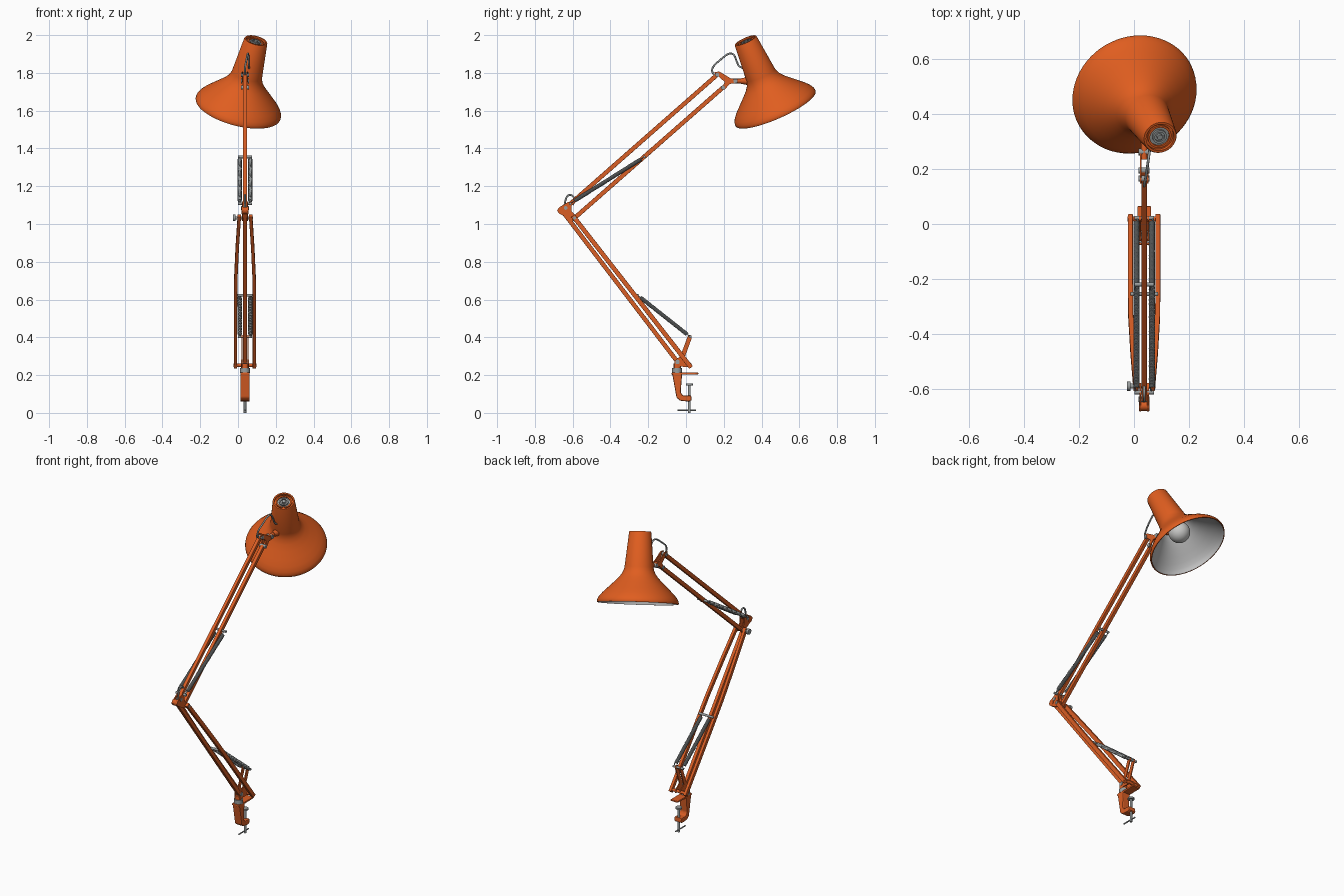
import bpy, bmesh, math
from mathutils import Vector, Matrix

if "Cube" in bpy.data.objects:
    bpy.data.objects.remove(bpy.data.objects["Cube"])

CX = 0.037  # plane of the arm


def mat(name, rgb):
    m = bpy.data.materials.new(name)
    m.diffuse_color = (*rgb, 1)
    m.use_nodes = True
    m.node_tree.nodes["Principled BSDF"].inputs["Base Color"].default_value = m.diffuse_color
    return m


SHADE = mat("orange shade enamel", (0.745, 0.111, 0.014))
ORANGE = mat("orange arm enamel", (0.70, 0.112, 0.018))
STEEL = mat("steel", (0.32, 0.34, 0.34))
LINING = mat("pale lining", (0.53, 0.53, 0.53))
BULB = mat("bulb glass", (0.58, 0.58, 0.57))


def finish(name, bm, mats, smooth=False, bevel=0):
    bmesh.ops.recalc_face_normals(bm, faces=bm.faces)
    me = bpy.data.meshes.new(name)
    bm.to_mesh(me)
    bm.free()
    ob = bpy.data.objects.new(name, me)
    bpy.context.collection.objects.link(ob)
    for m in mats:
        me.materials.append(m)
    if bevel:
        b = ob.modifiers.new("bevel", 'BEVEL')
        b.width, b.segments = bevel, 2
    if smooth:
        bpy.ops.object.select_all(action='DESELECT')
        ob.select_set(True)
        bpy.context.view_layer.objects.active = ob
        bpy.ops.object.shade_smooth_by_angle(angle=math.radians(40))
    return ob


def rod(name, a, b, r, m=STEEL, n=20, r2=None):
    a, b = Vector(a), Vector(b)
    d = b - a
    bm = bmesh.new()
    mx = Matrix.Translation((a + b) / 2) @ d.to_track_quat('Z', 'Y').to_matrix().to_4x4()
    bmesh.ops.create_cone(bm, cap_ends=True, segments=n, radius1=r,
                          radius2=r if r2 is None else r2, depth=d.length, matrix=mx)
    return finish(name, bm, [m], True)


def pin(name, y, z, x0, x1, r, m=STEEL):
    return rod(name, (CX + x0, y, z), (CX + x1, y, z), r, m)


def beam(name, pts, w, t, m=ORANGE):
    """Rectangular bar through (x offset, y, z) points, t wide in x, w deep."""
    pts = [Vector((CX + p[0], p[1], p[2])) for p in pts]
    d = pts[-1] - pts[0]
    side = Vector((0, -d.z, d.y)).normalized() * w / 2
    ex = Vector((t / 2, 0, 0))
    bm = bmesh.new()
    rings = [[bm.verts.new(p + o) for o in (ex + side, side - ex, -ex - side, ex - side)] for p in pts]
    for a, b in zip(rings, rings[1:]):
        for i in range(4):
            j = (i + 1) % 4
            bm.faces.new((a[i], a[j], b[j], b[i]))
    bm.faces.new(rings[0])
    bm.faces.new(rings[-1][::-1])
    return finish(name, bm, [m], False, 0.002)


def plate(name, outline, x0, x1, m=ORANGE, bevel=0.003):
    """Side outline of (y, z) points extruded across x."""
    bm = bmesh.new()
    f = bm.faces.new([bm.verts.new((CX + x0, y, z)) for y, z in outline])
    g = bmesh.ops.extrude_face_region(bm, geom=[f])
    bmesh.ops.translate(bm, vec=(x1 - x0, 0, 0),
                        verts=[v for v in g['geom'] if isinstance(v, bmesh.types.BMVert)])
    return finish(name, bm, [m], False, bevel)


def wire(name, pts, r, smooth_path=True, m=STEEL, res=2):
    cu = bpy.data.curves.new(name, 'CURVE')
    cu.dimensions = '3D'
    cu.bevel_depth, cu.bevel_resolution = r, res
    cu.use_fill_caps = True
    s = cu.splines.new('NURBS' if smooth_path else 'POLY')
    s.points.add(len(pts) - 1)
    for p, q in zip(s.points, pts):
        p.co = (*q, 1)
    if smooth_path:
        s.order_u, s.use_endpoint_u, s.resolution_u = 3, True, 6
    cu.materials.append(m)
    ob = bpy.data.objects.new(name, cu)
    bpy.context.collection.objects.link(ob)


def spring(name, a, b):
    """Close-wound coil between straight end hooks."""
    a, b = Vector(a), Vector(b)
    q = (b - a).to_track_quat('Z', 'Y')
    L = (b - a).length
    lo, hi = 0.06 * L, 0.95 * L
    n = int((hi - lo) / 0.0052) * 10
    pts = [a]
    for i in range(n + 1):
        t = 2 * math.pi * i / 10
        pts.append(a + q @ Vector((0.0085 * math.cos(t), 0.0085 * math.sin(t), lo + (hi - lo) * i / n)))
    wire(name, pts + [b], 0.003, False, res=1)


def lathe(name, prof, mx, mats, rule=lambda i: 0, n=64):
    """Spin a (radius, height) profile; rule picks a material per profile step."""
    bm = bmesh.new()
    rings = [[bm.verts.new(mx @ Vector((r * math.cos(2 * math.pi * k / n), r * math.sin(2 * math.pi * k / n), h)))
              for k in range(n)] for r, h in prof]
    for i, (a, b) in enumerate(zip(rings, rings[1:])):
        for k in range(n):
            f = bm.faces.new((a[k], a[(k + 1) % n], b[(k + 1) % n], b[k]))
            f.material_index = rule(i)
    bmesh.ops.remove_doubles(bm, verts=bm.verts, dist=1e-5)
    return finish(name, bm, mats, True)


# Lamp shade: outer skin, rolled rim, pale lining
rim_c, top_c = Vector((0, 0.475, 1.61)), Vector((0.095, 0.315, 1.972))
axis = top_c - rim_c
H = axis.length
SH = Matrix.Translation(rim_c) @ axis.to_track_quat('Z', 'Y').to_matrix().to_4x4()
outer = [(0.052, H - 0.02), (0.052, H), (0.060, H), (0.063, H - 0.005), (0.082, 0.205), (0.086, 0.188),
         (0.095, 0.168), (0.112, 0.145), (0.140, 0.117), (0.175, 0.083), (0.203, 0.056),
         (0.222, 0.033), (0.230, 0.018), (0.232, 0.006), (0.230, 0.0), (0.225, 0.0)]
inner = [(r - 0.007, h - 0.003) for r, h in outer[-3:3:-1]] + [(0.058, H - 0.03), (0, H - 0.03)]
lathe("shade", outer + inner, SH, [SHADE, LINING], lambda i: 0 if i < len(outer) - 1 else 1)

# Vented cap and switch on top of the shade
cap = [(0.053, -0.014), (0.044, -0.014), (0.044, -0.006), (0.036, -0.006), (0.036, -0.014), (0.026, -0.014),
       (0.026, -0.004), (0.018, -0.004), (0.018, -0.012), (0.010, -0.012), (0.010, 0.0), (0, 0.0)]
lathe("vent_cap", [(r, H + h) for r, h in cap], SH, [SHADE, STEEL], lambda i: 0 if i < 4 else 1, 40)

# Bulb and its socket
bm = bmesh.new()
bmesh.ops.create_uvsphere(bm, u_segments=32, v_segments=20, radius=0.062,
                          matrix=SH @ Matrix.Translation((0, 0, 0.115)))
finish("bulb", bm, [BULB], True)
rod("bulb_socket", SH @ Vector((0, 0, 0.16)), SH @ Vector((0, 0, H - 0.035)), 0.035, LINING)

# Upper arm: two parallel bars
UA, UB = (-0.637, 1.085), (0.165, 1.79)
LA, LB = (-0.59, 1.032), (0.195, 1.722)
beam("upper_arm_top_bar", [(0, *UA), (0, *UB)], 0.023, 0.020)
beam("upper_arm_lower_bar", [(0, *LA), (0, *LB)], 0.023, 0.020)

# Head bracket joining the bars to the shade
for s in (-1, 1):
    plate("head_bracket", [(0.148, 1.802), (0.175, 1.808), (0.235, 1.772), (0.262, 1.766), (0.262, 1.744),
                           (0.232, 1.742), (0.205, 1.712), (0.185, 1.712), (0.205, 1.752)],
          s * 0.013 - 0.003, s * 0.013 + 0.003, bevel=0)
for y, z in (UB, LB):
    pin("head_pivot", y, z, -0.02, 0.02, 0.011)
rod("shade_stem", (CX, 0.235, 1.757), (CX + 0.002, 0.345, 1.757), 0.012, ORANGE)
pin("shade_hinge", 0.262, 1.757, -0.02, 0.02, 0.012)
rod("shade_boss", (CX + 0.002, 0.29, 1.757), (CX + 0.002, 0.34, 1.757), 0.014, ORANGE, r2=0.024)

# Cables at head and elbow
wire("head_cable", [(CX, 0.16, 1.78), (CX, 0.135, 1.80), (CX, 0.142, 1.835), (CX + 0.008, 0.18, 1.868),
                    (CX + 0.014, 0.225, 1.905), (CX + 0.018, 0.255, 1.90), (CX + 0.02, 0.268, 1.86),
                    (CX + 0.02, 0.285, 1.825), (CX + 0.025, 0.33, 1.82)], 0.005)
wire("elbow_cable", [(CX, -0.645, 1.08), (CX, -0.64, 1.14), (CX, -0.61, 1.16), (CX, -0.585, 1.13),
                     (CX, -0.60, 1.10)], 0.005)

# Elbow plates, pivots and tightening knob
for s in (-1, 1):
    plate("elbow_plate", [(-0.672, 1.088), (-0.682, 1.07), (-0.67, 1.055), (-0.60, 1.017), (-0.578, 1.02),
                          (-0.578, 1.042), (-0.605, 1.065), (-0.605, 1.112), (-0.622, 1.118)],
          s * 0.014 - 0.003, s * 0.014 + 0.003, bevel=0)
pin("elbow_joint", -0.662, 1.072, -0.019, 0.019, 0.018, ORANGE)
pin("elbow_upper_pivot", *UA, -0.02, 0.02, 0.01)
pin("elbow_lower_pivot", *LA, -0.052, 0.042, 0.009)
pin("elbow_knob", *LA, -0.063, -0.049, 0.017)

# Lower arm: centre bar and a bowed outer pair
P1, P2, S = (-0.045, 0.27), (0.018, 0.252), (0.022, 0.403)
beam("lower_arm_centre_bar", [(0, -0.652, 1.065), (0, *P1)], 0.023, 0.020)
for s in (-1, 1):
    pts = []
    for f, x in ((-0.015, 0.030), (0.2, 0.041), (0.42, 0.049), (0.6, 0.050), (1.015, 0.050)):
        pts.append((s * x, LA[0] + f * (P2[0] - LA[0]), LA[1] + f * (P2[1] - LA[1])))
    beam("lower_arm_outer_bar", pts, 0.024, 0.018)

# Balance springs with their cross pins
UH, UL = (-0.22, 1.355), (-0.613, 1.108)
LH, LL = (-0.255, 0.622), S
for y, z in (UH, UL, LL):
    pin("spring_pin", y, z, -0.036, 0.036, 0.007)
pin("spring_pin", *LH, -0.05, 0.05, 0.007)
for s in (-1, 1):
    x = CX + s * 0.028
    spring("upper_spring", (x, *UL), (x, *UH))
    spring("lower_spring", (x, *LL), (x, *LH))

# Base bracket: spring strut and pivot plates
for s in (-1, 1):
    plate("base_bracket", [(0.012, 0.413), (0.03, 0.41), (0.03, 0.395), (-0.008, 0.29), (0.028, 0.262),
                           (0.028, 0.242), (-0.03, 0.245), (-0.06, 0.235), (-0.062, 0.275), (-0.03, 0.30)],
          s * 0.015 - 0.003, s * 0.015 + 0.003, bevel=0)
pin("base_pivot", *P1, -0.022, 0.022, 0.012)
pin("outer_bar_pivot", *P2, -0.06, 0.06, 0.009, ORANGE)
rod("swivel_block", (CX, -0.047, 0.235), (CX, -0.047, 0.262), 0.020, ORANGE)
rod("swivel_collar", (CX, -0.047, 0.212), (CX, -0.047, 0.238), 0.026)

# Desk clamp: body, jaw plate, screw, pad and handle
plate("clamp_body", [(-0.074, 0.214), (-0.02, 0.214), (-0.028, 0.11), (-0.018, 0.092), (0.028, 0.092),
                     (0.03, 0.066), (0.015, 0.06), (-0.03, 0.064), (-0.05, 0.08)], -0.025, 0.025, bevel=0.006)
plate("clamp_jaw", [(-0.076, 0.214), (0.065, 0.214), (0.065, 0.204), (-0.076, 0.201)], -0.025, 0.025)
rod("clamp_screw", (CX, 0.018, 0.0), (CX, 0.018, 0.15), 0.007)
rod("clamp_pad", (CX, 0.018, 0.145), (CX, 0.018, 0.155), 0.019)
rod("clamp_handle", (CX, -0.045, 0.014), (CX, 0.052, 0.014), 0.004)
